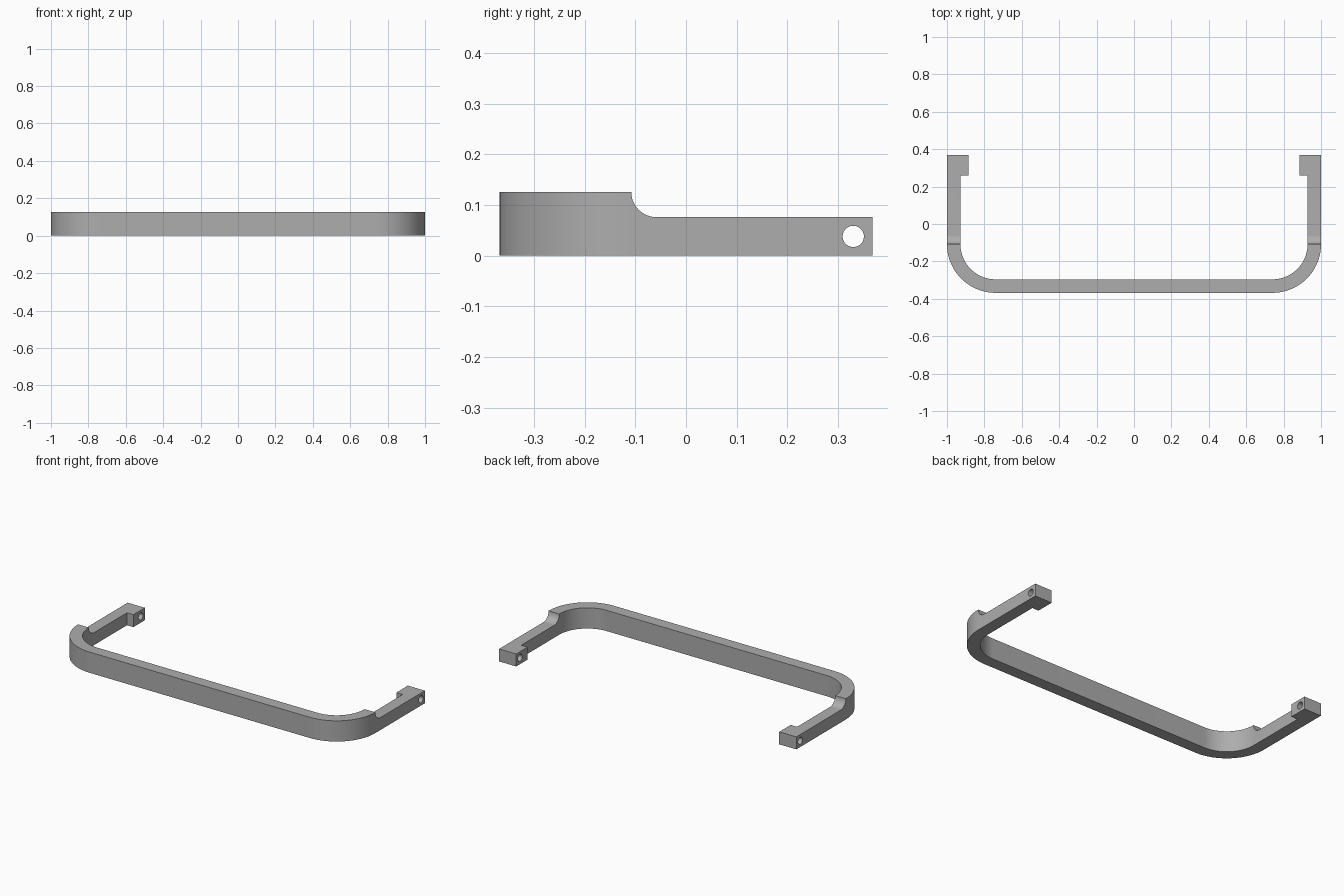
import bpy, bmesh
from math import sin, cos, pi, radians
from mathutils import Matrix

cube = bpy.data.objects.get("Cube")
if cube:
    bpy.data.objects.remove(cube, do_unlink=True)

# Main dimensions
HALF_X, HALF_Y = 1.0, 0.368
THICK, HEIGHT, ARM_HEIGHT = 0.072, 0.126, 0.076
BEND, COVE = 0.26, 0.05
LUG_X, LUG_Y = 0.885, 0.258
HOLE_Y, HOLE_R = 0.33, 0.021
BEND_X, BEND_Y = HALF_X - BEND, BEND - HALF_Y

grey = bpy.data.materials.new("satin grey")
grey.use_nodes = True
colour = (0.42, 0.42, 0.42, 1)
grey.diffuse_color = colour
grey.node_tree.nodes["Principled BSDF"].inputs["Base Color"].default_value = colour


def arc(cx, cy, r, start, end, steps):
    angles = [radians(start + (end - start) * i / steps) for i in range(steps + 1)]
    return [(cx + r * cos(a), cy + r * sin(a)) for a in angles]


def prism(name, points, vector):
    """Extrude a closed outline of 3D points along a vector."""
    bm = bmesh.new()
    face = bm.faces.new([bm.verts.new(p) for p in points])
    extruded = bmesh.ops.extrude_face_region(bm, geom=[face])["geom"]
    verts = [v for v in extruded if isinstance(v, bmesh.types.BMVert)]
    bmesh.ops.translate(bm, verts=verts, vec=vector)
    bmesh.ops.recalc_face_normals(bm, faces=bm.faces)
    mesh = bpy.data.meshes.new(name)
    bm.to_mesh(mesh)
    bm.free()
    obj = bpy.data.objects.new(name, mesh)
    bpy.context.collection.objects.link(obj)
    return obj


# Bent bar with end lugs: right half of the plan outline, mirrored
outer = arc(BEND_X, BEND_Y, BEND, -90, 0, 32) + [(HALF_X, HALF_Y)]
inner = [(LUG_X, HALF_Y), (LUG_X, LUG_Y), (HALF_X - THICK, LUG_Y)]
inner += arc(BEND_X, BEND_Y, BEND - THICK, 0, -90, 32)
half = outer + inner
outline = half + [(-x, y) for x, y in reversed(half)]
handle = prism("bent_handle", [(x, y, 0) for x, y in outline], (0, 0, HEIGHT))
handle.data.materials.append(grey)

# Cutter lowering both arms, with a concave step
step = arc(BEND_Y + COVE, HEIGHT, COVE, 180, 270, 20)
step += [(1, ARM_HEIGHT), (1, 1), (BEND_Y, 1)]
step_cutter = prism("arm_step_cutter", [(-2, y, z) for y, z in step], (4, 0, 0))

# Cutter for the screw holes through both lugs
ring = arc(HOLE_Y, ARM_HEIGHT / 2, HOLE_R, 0, 360, 40)[:-1]
hole_cutter = prism("screw_hole_cutter", [(-2, y, z) for y, z in ring], (4, 0, 0))

bpy.ops.object.select_all(action='DESELECT')
bpy.context.view_layer.objects.active = handle
handle.select_set(True)
for cutter in (step_cutter, hole_cutter):
    cutter.hide_render = True
    mod = handle.modifiers.new(cutter.name, 'BOOLEAN')
    mod.operation = 'DIFFERENCE'
    mod.solver = 'EXACT'
    mod.object = cutter
    bpy.ops.object.modifier_apply(modifier=mod.name)
    bpy.data.objects.remove(cutter, do_unlink=True)

bpy.ops.object.shade_smooth_by_angle(angle=radians(30))
